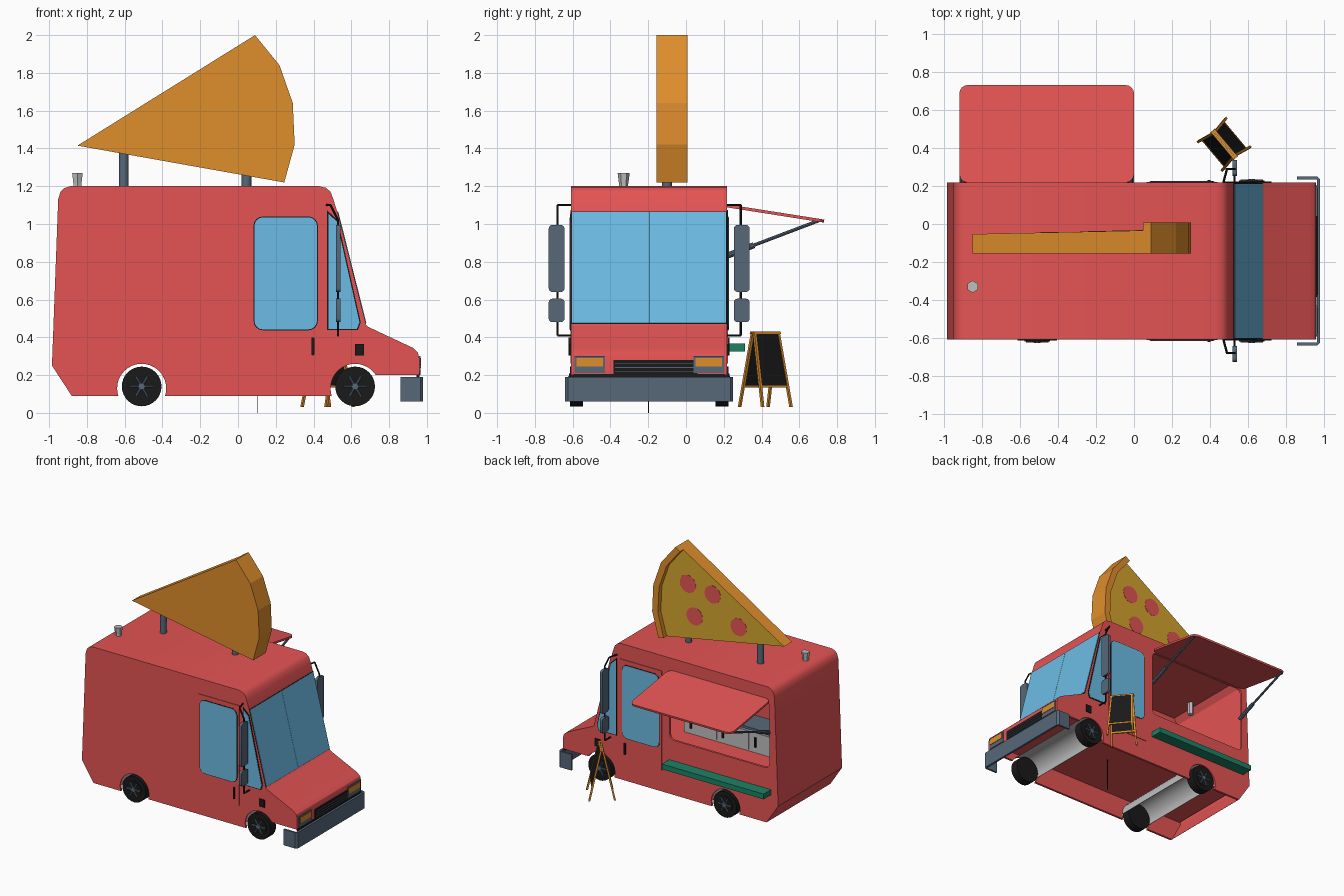
import bpy, bmesh, math
from mathutils import Vector, Matrix

if "Cube" in bpy.data.objects:
    bpy.data.objects.remove(bpy.data.objects["Cube"])

CY, HALF = -0.195, 0.4125          # van centre line and half width


def material(name, r, g, b):
    m = bpy.data.materials.new(name)
    m.diffuse_color = (r, g, b, 1)
    m.use_nodes = True
    m.node_tree.nodes["Principled BSDF"].inputs["Base Color"].default_value = m.diffuse_color
    return m


RED = material("red", 0.78, 0.088, 0.088)
BLUE = material("glass blue", 0.15, 0.50, 0.78)
ORANGE = material("crust orange", 0.74, 0.27, 0.025)
CHEESE = material("cheese", 0.67, 0.38, 0.028)
GREEN = material("green", 0.012, 0.22, 0.13)
MINT = material("mint", 0.34, 0.66, 0.53)
SLATE = material("slate", 0.095, 0.14, 0.195)
BLACK = material("black", 0.01, 0.01, 0.01)
GREY = material("light grey", 0.52, 0.52, 0.52)


def finish(name, bm, *mats):
    bmesh.ops.recalc_face_normals(bm, faces=bm.faces)
    me = bpy.data.meshes.new(name)
    bm.to_mesh(me)
    bm.free()
    ob = bpy.data.objects.new(name, me)
    bpy.context.collection.objects.link(ob)
    for m in mats:
        if m:
            me.materials.append(m)
    return ob


def prism(name, pts, a, b, mat, place=lambda u, v, w: (u, w, v)):
    """Outline (u, v) extruded from w=a to w=b, put in space by place()."""
    bm = bmesh.new()
    lo = [bm.verts.new(place(u, v, a)) for u, v in pts]
    hi = [bm.verts.new(place(u, v, b)) for u, v in pts]
    bm.faces.new(lo)
    bm.faces.new(hi[::-1])
    for i in range(len(pts)):
        j = (i + 1) % len(pts)
        bm.faces.new((lo[i], lo[j], hi[j], hi[i]))
    return finish(name, bm, mat)


def rod(name, p, q, r, mat, n=16, r2=None):
    p, q = Vector(p), Vector(q)
    bm = bmesh.new()
    bmesh.ops.create_cone(bm, cap_ends=True, segments=n, radius1=r,
                          radius2=r if r2 is None else r2, depth=(q - p).length,
                          matrix=Matrix.Translation((p + q) / 2) @ (q - p).to_track_quat('Z', 'Y').to_matrix().to_4x4())
    return finish(name, bm, mat)


def rect(x0, x1, z0, z1):
    return [(x0, z0), (x1, z0), (x1, z1), (x0, z1)]


def rrect(x0, x1, z0, z1, r, n=5):
    out = []
    for cx, cz, a in ((x1 - r, z1 - r, 0), (x0 + r, z1 - r, 90), (x0 + r, z0 + r, 180), (x1 - r, z0 + r, 270)):
        for i in range(n):
            t = math.radians(a + 90 * i / (n - 1))
            out.append((cx + r * math.cos(t), cz + r * math.sin(t)))
    return out


def box(name, x0, x1, y0, y1, z0, z1, mat):
    return prism(name, rect(x0, x1, z0, z1), y0, y1, mat)


def modify(ob, cutters=(), thick=0):
    bpy.context.view_layer.objects.active = ob
    if thick:
        m = ob.modifiers.new("thick", 'SOLIDIFY')
        m.thickness, m.offset = thick, 0
        bpy.ops.object.modifier_apply(modifier=m.name)
    for c in cutters:
        m = ob.modifiers.new("cut", 'BOOLEAN')
        m.operation, m.solver, m.object = 'DIFFERENCE', 'EXACT', c
        bpy.ops.object.modifier_apply(modifier=m.name)


# Body shell with cabin space, serving hatch and wheel arches cut out
WX, WZ = (-0.51, 0.62), 0.14
body = prism("body", [(-0.88, 0.09), (-0.985, 0.25), (-0.952, 1.13), (-0.94, 1.17), (-0.92, 1.19), (-0.89, 1.2),
                      (0.43, 1.2), (0.465, 1.192), (0.49, 1.17), (0.505, 1.13), (0.525, 1.065), (0.675, 0.47),
                      (0.69, 0.455), (0.925, 0.345), (0.952, 0.32), (0.96, 0.29), (0.96, 0.2), (0.62, 0.2),
                      (0.62, 0.09)], CY - HALF, CY + HALF, RED)
arches = [rod("arch_cutter", (x, -1, 0.13), (x, 1, 0.13), 0.13, None, 40) for x in WX]
cabin = prism("cabin_cutter", [(-0.83, 0), (-0.965, 0.252), (-0.934, 1.13), (-0.9, 1.18), (0.43, 1.18), (0.48, 1.13),
                               (0.65, 0.465), (0.67, 0.44), (0.92, 0.325), (0.94, 0.29), (0.94, 0)],
              CY - HALF + 0.018, CY + HALF - 0.018, None)
hatch = prism("hatch_cutter", rrect(-0.905, -0.005, 0.535, 1.085, 0.04), 0.1, 0.4, None)
modify(body, [cabin, hatch] + arches)
box("floor", -0.955, 0.93, CY - 0.4, CY + 0.4, 0.268, 0.28, RED)

# Checked skirts on both sides: green squares with mint between them
for s in (-1, 1):
    bm = bmesh.new()
    cell, cols, rows = 0.0425, 38, 4
    y = CY + s * (HALF + 0.001)
    grid = [[bm.verts.new((-0.995 + i * cell, y, 0.09 + j * cell)) for j in range(rows + 1)] for i in range(cols + 1)]
    dark = []
    for i in range(cols):
        for j in range(rows):
            f = bm.faces.new((grid[i][j], grid[i + 1][j], grid[i + 1][j + 1], grid[i][j + 1]))
            if (i + j) % 2:
                dark.append(f)
    bmesh.ops.inset_individual(bm, faces=dark, thickness=0.0035)
    for f in dark:
        f.material_index = 1
    for co, no in (((-0.88, 0, 0.09), (-0.16, 0, -0.105)), ((-0.98, 0, 0.232), (-0.06, 0, 1))):
        bmesh.ops.bisect_plane(bm, geom=bm.verts[:] + bm.edges[:] + bm.faces[:], plane_co=co, plane_no=no, clear_outer=True)
    modify(finish("checked_skirt", bm, MINT, GREEN), arches, 0.006)
for c in arches + [cabin, hatch]:
    bpy.data.objects.remove(c)

# Wheel housings and wheels
for x in WX:
    first = 4 if x > 0 else 0      # the front housing stops higher, under the nose
    arc = [(x + r * math.cos(t), 0.13 + r * math.sin(t))
           for r, order in ((0.134, range(first, 17)), (0.13, range(16, first - 1, -1)))
           for t in (math.pi * i / 16 for i in order)]
    prism("wheel_housing", arc, CY - 0.395, CY + 0.395, GREY)
    for s in (-1, 1):
        def at(o, dx=0, dz=0):
            return (x + dx, CY + s * o, WZ + dz)
        rod("tyre", at(0.35), at(0.42), 0.105, BLACK, 32)
        rod("rim", at(0.41), at(0.424), 0.068, BLACK, 24)
        rod("hub", at(0.41), at(0.432), 0.018, SLATE, 12)
        for k in range(6):
            t = k * math.pi / 3
            rod("spoke", at(0.424), at(0.424, 0.06 * math.cos(t), 0.06 * math.sin(t)), 0.006, SLATE, 6)

# Doors, side glass, handles, vents and mirrors on both sides
for s in (-1, 1):
    def side(name, pts, a, b, mat):
        prism(name, pts, CY + s * (HALF + a), CY + s * (HALF + b), mat)
    side("door", rect(0.065, 0.44, 0.262, 1.075), -0.002, 0.005, RED)
    side("door_window_frame", rrect(0.082, 0.423, 0.437, 1.04, 0.05), 0, 0.007, BLACK)
    side("door_window", rrect(0.087, 0.418, 0.442, 1.035, 0.045), 0.002, 0.009, BLUE)
    side("quarter_window_frame", [(0.472, 0.439), (0.635, 0.439), (0.65, 0.48), (0.528, 1.02), (0.472, 1.072)], -0.002, 0.004, BLACK)
    side("quarter_window", [(0.478, 0.445), (0.63, 0.445), (0.643, 0.48), (0.523, 1.013), (0.478, 1.055)], 0, 0.006, BLUE)
    side("door_handle", rrect(0.388, 0.404, 0.305, 0.4, 0.006), 0, 0.014, BLACK)
    side("side_vent", rect(0.62, 0.668, 0.303, 0.365), -0.002, 0.008, BLACK)
    path = [(0.47, 0.41, 1.1), (0.49, 0.485, 1.1), (0.53, 0.485, 1.02), (0.53, 0.485, 0.41), (0.53, 0.405, 0.41)]
    path = [(x, CY + s * o, z) for x, o, z in path]
    for p, q in zip(path, path[1:]):
        rod("mirror_arm", p, q, 0.006, BLACK, 8)
    for z0, z1 in ((0.64, 0.995), (0.48, 0.605)):
        prism("mirror", rrect(0.448, 0.532, z0, z1, 0.02), 0.52, 0.542, SLATE, lambda u, v, w: (w, CY + s * u, v))

    # Headlights
    a, b = sorted((CY + s * 0.235, CY + s * 0.395))
    box("headlight_frame", 0.94, 0.966, a, b, 0.21, 0.3, SLATE)
    box("headlight", 0.95, 0.97, a + 0.01, b - 0.01, 0.245, 0.29, ORANGE)

# Windscreen in two panes lying on the slanted front
top, low = Vector((0.525, 0, 1.065)), Vector((0.675, 0, 0.47))
nrm = Vector((0.97, 0, 0.245))


def on_screen(u, v, w):
    return low + (top - low) * v + nrm * w + Vector((0, u, 0))


prism("windscreen_frame", rect(CY - 0.412, CY + 0.412, 0, 1), -0.003, 0.003, BLACK, on_screen)
for y0, y1 in ((CY - 0.408, CY - 0.001), (CY + 0.001, CY + 0.408)):
    prism("windscreen", rect(y0, y1, 0.006, 0.994), 0, 0.006, BLUE, on_screen)

# Grille and wrap-round bumper
box("grille", 0.95, 0.966, CY - 0.19, CY + 0.255, 0.2, 0.28, BLACK)
for z in (0.22, 0.24, 0.26):
    box("grille_bar", 0.96, 0.969, CY - 0.18, CY + 0.245, z - 0.002, z + 0.002, SLATE)
box("lower_valance", 0.945, 0.962, CY - 0.4, CY + 0.4, 0.185, 0.205, BLACK)
prism("bumper", [(0.86, -0.64), (0.965, -0.64), (0.98, -0.625), (0.98, 0.235), (0.965, 0.25), (0.86, 0.25), (0.86, 0.235),
                 (0.963, 0.235), (0.963, -0.625), (0.86, -0.625)], 0.06, 0.19, SLATE, lambda u, v, w: (u, v, w))

# Serving side: awning, gas struts and shelf
d = Vector((0, 0.51, -0.08)).normalized()
prism("awning", rrect(-0.92, 0, 0, 0.52, 0.045), -0.012, 0.004, RED,
      lambda u, v, w: Vector((u, 0.218, 1.1)) + d * v + Vector((0, -d.z, d.y)) * w)
for x in (-0.9, -0.02):
    rod("strut_tube", (x, 0.2, 0.825), (x, 0.36, 0.888), 0.016, SLATE, 10)
    rod("strut_rod", (x, 0.36, 0.888), (x, 0.7, 1.017), 0.009, SLATE, 8)
box("serving_shelf", -0.92, 0.0, 0.212, 0.312, 0.325, 0.368, GREEN)

# Kitchen inside
box("kitchen_unit", -0.9, 0.3, -0.588, -0.4, 0.278, 0.46, GREY)
box("worktop", -0.9, 0.3, -0.588, -0.39, 0.46, 0.48, SLATE)
for i in range(4):
    x = -0.87 + i * 0.29
    box("cupboard_door", x, x + 0.26, -0.402, -0.393, 0.295, 0.445, GREY)
    box("cupboard_handle", x + 0.22, x + 0.235, -0.396, -0.382, 0.33, 0.41, BLACK)

# Roof vent and sign posts
rod("vent_pipe", (-0.85, -0.33, 1.08), (-0.85, -0.33, 1.225), 0.024, GREY, 6)
rod("vent_cap", (-0.85, -0.33, 1.215), (-0.85, -0.33, 1.27), 0.025, GREY, 6, 0.032)
rod("rear_post", (-0.605, -0.1, 1.19), (-0.605, -0.1, 1.385), 0.026, SLATE)
rod("front_post", (0.045, -0.1, 1.19), (0.045, -0.1, 1.27), 0.026, SLATE)

# Pizza slice: base, cheese, raised crust and toppings
tip = Vector((-0.85, 1.415))
rim = [Vector(p) for p in ((0.09, 2.0), (0.22, 1.84), (0.29, 1.64), (0.3, 1.42), (0.245, 1.22))]
inner = [tip + (p - tip) * 0.955 for p in rim]


def slope(u, v, w):                # the face thickens slightly towards the crust
    return (u, w + 0.02 * (u + 0.85) / 0.95, v)


def base_place(u, v, w):
    return slope(u, v, w) if w > -0.1 else (u, w, v)


prism("pizza_base", [tip] + inner, -0.155, -0.057, ORANGE, base_place)
prism("pizza_cheese", [tip] + inner, -0.057, -0.053, CHEESE, slope)
prism("pizza_crust", rim + inner[::-1], -0.155, 0.008, ORANGE)
for cx, cz in ((0.007, 1.705), (-0.213, 1.675), (-0.053, 1.455), (-0.445, 1.468)):
    prism("pizza_topping", [(cx + 0.072 * math.cos(k * math.pi / 8), cz + 0.072 * math.sin(k * math.pi / 8)) for k in range(16)],
          -0.054, -0.051, RED, slope)

# Folding pavement board
turn = Matrix.Translation((0.475, 0.42, 0)) @ Matrix.Rotation(math.radians(-50), 4, 'Z')
for s in (-1, 1):
    def leaf(u, v, w):
        return turn @ Vector((u, s * (0.095 - 0.088 * v + w), 0.03 + 0.4 * v))
    prism("board_panel", rect(-0.088, 0.088, 0.27, 0.97), -0.004, 0.004, BLACK, leaf)
    for k in (-1, 1):
        prism("board_leg", [(k * 0.105, 0), (k * 0.092, 0), (k * 0.075, 1), (k * 0.088, 1)], -0.007, 0.007, ORANGE, leaf)
    for v in (0.26, 0.97):
        prism("board_rail", rect(-0.095, 0.095, v, v + 0.03), -0.006, 0.006, ORANGE, leaf)

# Earthing strap that touches the ground
box("earthing_strap", 0.1, 0.103, -0.2, -0.197, 0.0, 0.27, BLACK)

# Smooth the round parts, keep edges sharp
for ob in bpy.context.collection.objects:
    ob.select_set(not ob.name.startswith("pizza"))
bpy.context.view_layer.objects.active = body
bpy.ops.object.shade_smooth_by_angle(angle=math.radians(30))
